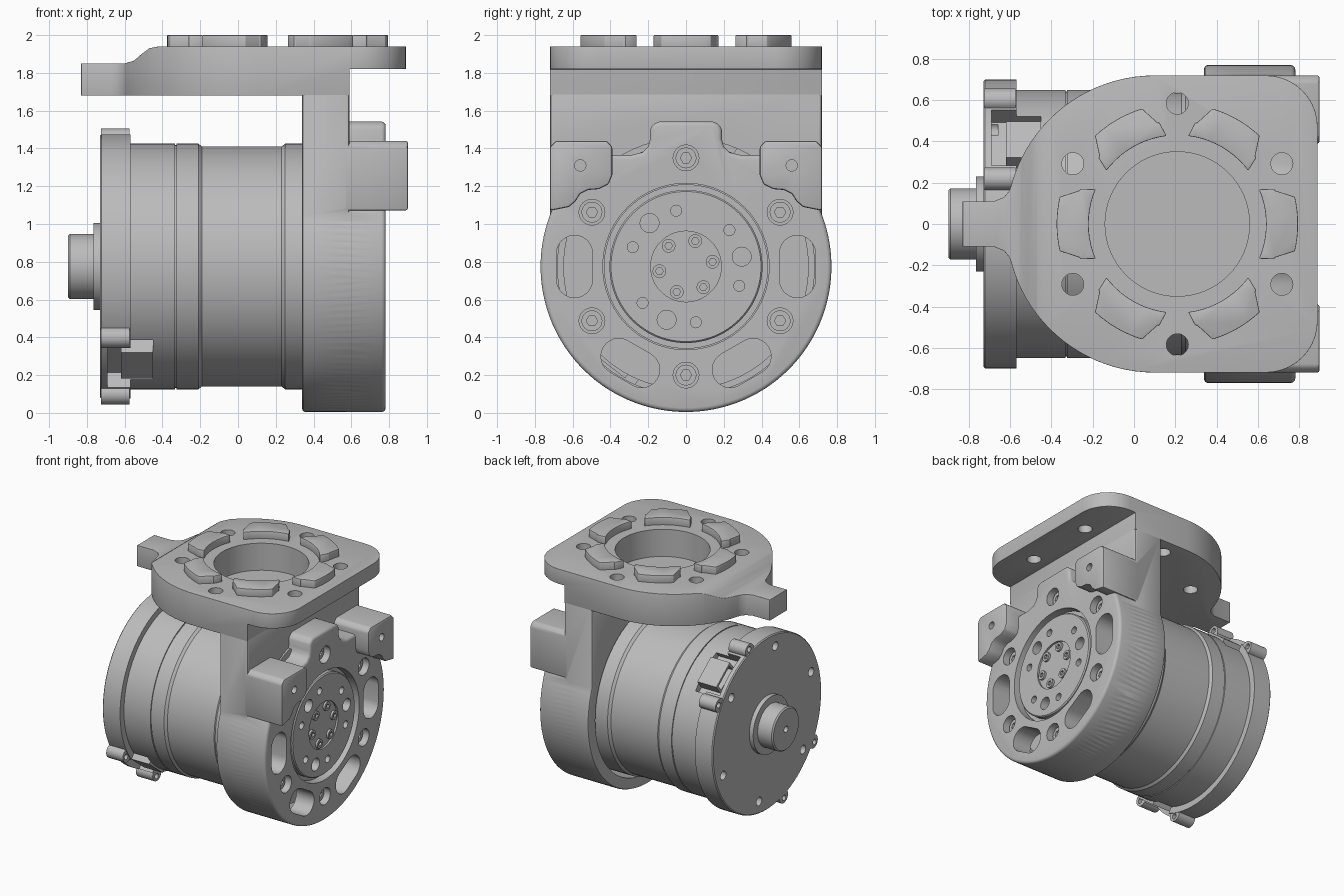
import bpy, bmesh
from math import sin, cos, radians, pi
from mathutils import Matrix, Vector

cube = bpy.data.objects.get("Cube")
if cube:
    bpy.data.objects.remove(cube)

AXIS = 0.775   # height of the motor axis
FX = 0.21      # flange pattern centre along x

metal = bpy.data.materials.new("plain_grey")
metal.use_nodes = True
GREY = (0.5, 0.5, 0.5, 1)
metal.diffuse_color = GREY
metal.node_tree.nodes["Principled BSDF"].inputs["Base Color"].default_value = GREY


def finish(name, bm):
    bmesh.ops.remove_doubles(bm, verts=bm.verts, dist=1e-5)
    bmesh.ops.recalc_face_normals(bm, faces=bm.faces)
    mesh = bpy.data.meshes.new(name)
    bm.to_mesh(mesh)
    bm.free()
    mesh.materials.append(metal)
    ob = bpy.data.objects.new(name, mesh)
    bpy.context.collection.objects.link(ob)
    return ob


def prism(name, pts, axis, a, b):
    """Extrude a flat outline along an axis from a to b."""
    place = {"x": lambda u, v: (a, u, v), "y": lambda u, v: (u, a, v), "z": lambda u, v: (u, v, a)}[axis]
    step = Vector([(b - a) * (axis == k) for k in "xyz"])
    bm = bmesh.new()
    face = bm.faces.new([bm.verts.new(place(u, v)) for u, v in pts])
    ext = bmesh.ops.extrude_face_region(bm, geom=[face], use_keep_orig=True)
    bmesh.ops.translate(bm, vec=step, verts=[g for g in ext["geom"] if isinstance(g, bmesh.types.BMVert)])
    return finish(name, bm)


def arc(cu, cv, r, a0, a1, n=16):
    angles = [radians(a0 + (a1 - a0) * i / n) for i in range(n + 1)]
    return [(cu + r * cos(t), cv + r * sin(t)) for t in angles]


def rod(name, axis, u, v, r, a, b, n=32):
    return prism(name, arc(u, v, r, 0, 360, n)[:-1], axis, a, b)


def polar(r, deg):
    """Point around the motor axis, as y and z."""
    return r * cos(radians(deg)), AXIS + r * sin(radians(deg))


def lathe(name, profile, n=96):
    """Turn (x, radius) points around the motor axis."""
    bm = bmesh.new()
    vs = [bm.verts.new((x, 0, AXIS + r)) for x, r in profile]
    edges = [bm.edges.new(p) for p in zip(vs, vs[1:])]
    bmesh.ops.spin(bm, geom=vs + edges, cent=(0, 0, AXIS), axis=(1, 0, 0), angle=2 * pi, steps=n)
    return finish(name, bm)


def apply(ob, kind, **settings):
    mod = ob.modifiers.new(kind, kind)
    for key, value in settings.items():
        setattr(mod, key, value)
    bpy.context.view_layer.objects.active = ob
    bpy.ops.object.modifier_apply(modifier=mod.name)


def combine(ob, others, operation="DIFFERENCE"):
    for other in others:
        apply(ob, "BOOLEAN", object=other, operation=operation, solver="EXACT")
        bpy.data.objects.remove(other)


def bevel(ob, width, segments=3):
    apply(ob, "BEVEL", width=width, segments=segments, limit_method="ANGLE", angle_limit=radians(40))


def smooth(ob):
    bpy.ops.object.select_all(action="DESELECT")
    ob.select_set(True)
    bpy.context.view_layer.objects.active = ob
    bpy.ops.object.shade_smooth_by_angle(angle=radians(32))


def mirrored(half):
    return half + [(-u, v) for u, v in reversed(half)]


# Top flange: plan outline crossed with a stepped side outline
half = [(-.83, .11), (-.68, .11), (-.63, .13), (-.605, .16)]
half += arc(.1, 0, .72, 165, 90, 20) + arc(.64, .47, .25, 90, 0, 10)
plan = half + [(x, -y) for x, y in reversed(half)]
side = [(-.9, 1.68), (.59, 1.68), (.59, 1.82), (.95, 1.82), (.95, 1.94), (-.42, 1.94),
        (-.47, 1.93), (-.51, 1.90), (-.55, 1.865), (-.6, 1.85), (-.9, 1.85)]
flange = prism("top_flange", plan, "z", 1.6, 2.1)
combine(flange, [prism("side_cut", side, "y", -1, 1)], "INTERSECT")
bevel(flange, 0.02)
cuts = [rod("bowl", "z", FX, 0, .35, 1.72, 2.1, 64)]
for k in range(6):
    u, v = arc(FX, 0, .585, 30 + 60 * k, 0, 1)[0]
    cuts.append(rod("bolt_hole", "z", u, v, .053, 1.5, 2.1))
combine(flange, cuts)
smooth(flange)

# Raised pads around the bowl
for k in range(6):
    c = 60 * k
    pts = arc(FX, 0, .43, c + 23, c - 23, 10) + arc(FX, 0, .5, c - 20, c - 19, 1)
    pts += arc(FX, 0, .585, c - 13, c + 13, 8) + arc(FX, 0, .5, c + 19, c + 20, 1)
    pad = prism("flange_pad", pts, "z", 1.92, 2.0)
    bevel(pad, 0.012, 2)
    smooth(pad)

# Bracket upright: rounded bottom running into a straight wall
wall_pts = arc(0, AXIS, .77, -90, 20.8, 40) + [(.72, 1.7)]
wall_pts = wall_pts + [(-y, z) for y, z in reversed(wall_pts[1:])]
wall = prism("bracket", wall_pts, "x", .34, .59)
bevel(wall, 0.015, 2)

# Bracket face plate with the central lug
face_pts = arc(0, AXIS, .77, -90, 50, 48)
face_pts += [(.29, 1.365), (.23, 1.38), (.2, 1.41), (.19, 1.45), (.19, 1.5), (.175, 1.53), (.14, 1.542)]
face_pts = face_pts + [(-y, z) for y, z in reversed(face_pts[1:])]
plate = prism("face_plate", face_pts, "x", .5, .782)
bevel(plate, 0.022)
# Keep the plate's rear part inside the wall outline
combine(plate, [prism("trim", [(-1, 1.2), (1, 1.2), (1, 2), (-1, 2)], "x", .4, .57)])
combine(wall, [plate], "UNION")

# Mounting blocks on either side
block_pts = [(.39, 1.41), (.42, 1.44), (.69, 1.44), (.72, 1.41), (.72, 1.07), (.62, 1.09),
             (.585, 1.12), (.56, 1.16), (.52, 1.18), (.46, 1.185), (.41, 1.21), (.39, 1.26)]
for s in (1, -1):
    block = prism("block", [(s * y, z) for y, z in block_pts], "x", .56, .9)
    bevel(block, 0.012, 2)
    combine(wall, [block], "UNION")

# Bores, slots and bolt holes in the bracket
cuts = [rod("bore", "x", 0, AXIS, .68, .2, .62, 96), rod("mouth", "x", 0, AXIS, .44, .5, 1, 96)]
for deg in (0, 180, -60, -120):
    slot = arc(.59, .07, .095, 0, 180, 12) + arc(.59, -.07, .095, 180, 360, 12)
    c, s = cos(radians(deg)), sin(radians(deg))
    cuts.append(prism("slot", [(u * c - v * s, AXIS + u * s + v * c) for u, v in slot], "x", .5, .85))
for k in range(6):
    y, z = polar(.575, 30 + 60 * k)
    cuts.append(rod("counterbore", "x", y, z, .068, .70, 1))
for s in (1, -1):
    cuts.append(rod("block_hole", "x", s * .56, 1.31, .03, .75, 1, 20))
combine(wall, cuts)
smooth(wall)

# Bracket screws
for k in range(6):
    y, z = polar(.575, 30 + 60 * k)
    screw = rod("bracket_screw", "x", y, z, .055, .6, .735)
    combine(screw, [rod("socket", "x", y, z, .03, .7, 1, 6)])
    smooth(screw)

# Motor body with the output disc at its +x end
body = lathe("motor_body", [(-.58, 0), (-.58, .65), (-.333, .65), (-.333, .642), (-.325, .642),
             (-.325, .65), (-.21, .65), (-.19, .635), (.23, .635), (.25, .65), (.58, .65),
             (.58, .435), (.72, .435), (.72, .405), (.762, .405), (.77, .397), (.77, .187),
             (.755, .187), (.755, 0)])
cuts = []
for deg in (10, 130, 250):
    cuts.append(rod("dowel_hole", "x", *polar(.3, deg), .05, .70, 1))
for deg in (40, 100, 160, 220, 280, 340):
    cuts.append(rod("thread_hole", "x", *polar(.3, deg), .029, .70, 1, 20))
combine(body, cuts)
for k in range(6):
    y, z = polar(.143, 10 + 60 * k)
    screw = rod("output_screw", "x", y, z, .036, .74, .772, 24)
    combine(screw, [rod("socket", "x", y, z, .02, .755, 1, 6)])
    smooth(screw)

# Rear cap with lugs beside the two connector windows
cap = lathe("rear_cap", [(-.73, 0), (-.73, .692), (-.722, .70), (-.57, .70), (-.57, 0)])
for deg in (72, 32, 252, 212):
    combine(cap, [rod("lug", "x", *polar(.71, deg), .055, -.725, -.575, 24)], "UNION")
cuts = [rod("lug_hole", "x", *polar(.725, d), .022, -1, -.5, 16) for d in (72, 32, 252, 212)]
cuts += [rod("cap_hole", "x", *polar(.6, 40 + 60 * k), .035, -1, -.66, 24) for k in range(6)]


def tangent_box(name, deg, r0, r1, half_w, x0, x1):
    t = radians(deg)
    pts = [(r0, -half_w), (r1, -half_w), (r1, half_w), (r0, half_w)]
    return prism(name, [(r * cos(t) - w * sin(t), AXIS + r * sin(t) + w * cos(t)) for r, w in pts], "x", x0, x1)


cuts += [tangent_box("window", d, .58, .9, .17, -.69, -.5) for d in (52, 232)]
combine(cap, cuts)
combine(body, [tangent_box("window", d, .58, .9, .17, -.69, -.45) for d in (52, 232)])
smooth(cap)
smooth(body)

# Connectors in the windows
for deg in (52, 232):
    plug = tangent_box("connector", deg, .56, .665, .11, -.62, -.45)
    combine(plug, [tangent_box("socket", deg, .59, .645, .09, -.7, -.5)])

# Rear shaft
shaft = lathe("rear_shaft", [(-.70, 0), (-.70, .23), (-.765, .23), (-.765, .173), (-.89, .173),
              (-.9, .163), (-.9, .025), (-.85, .025), (-.85, 0)], 64)
smooth(shaft)
